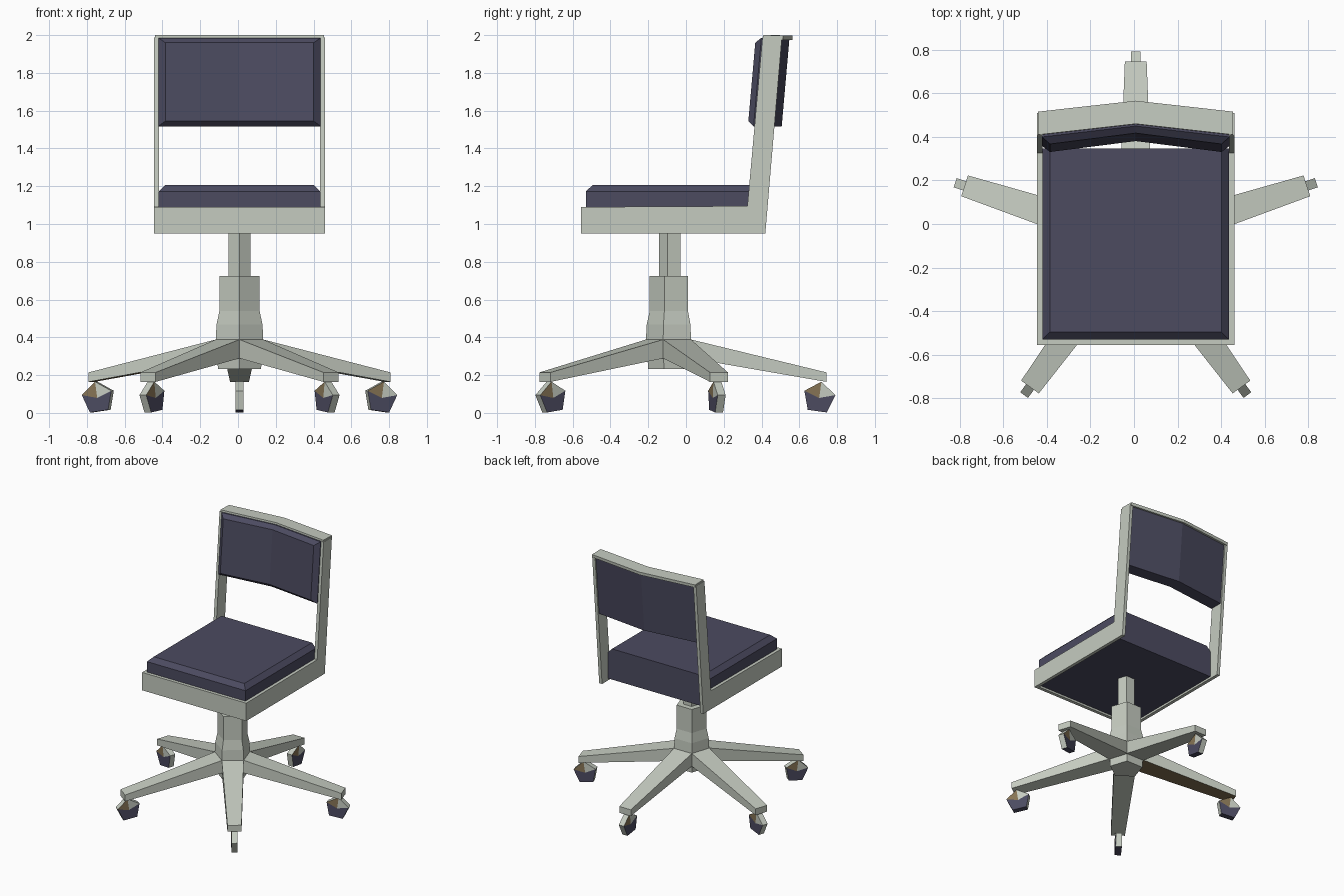
import bpy, bmesh, math
from mathutils import Vector

if "Cube" in bpy.data.objects:
    bpy.data.objects.remove(bpy.data.objects["Cube"])

CX, CY = 0.008, -0.08          # chair centre line, pedestal axis


def material(name, rgb):
    m = bpy.data.materials.new(name)
    m.diffuse_color = (*rgb, 1)
    m.use_nodes = True
    m.node_tree.nodes["Principled BSDF"].inputs["Base Color"].default_value = m.diffuse_color
    return m


GREY = material("pale grey green", (0.56, 0.60, 0.53))
INDIGO = material("dark indigo", (0.072, 0.070, 0.118))
BROWN = material("brown", (0.24, 0.175, 0.09))


def make(name, verts, faces, mats, indices=None):
    me = bpy.data.meshes.new(name)
    bm = bmesh.new()
    vs = [bm.verts.new(v) for v in verts]
    for i, f in enumerate(faces):
        face = bm.faces.new([vs[k] for k in f])
        if indices:
            face.material_index = indices[i]
    bmesh.ops.recalc_face_normals(bm, faces=bm.faces)
    bm.to_mesh(me)
    bm.free()
    for m in mats:
        me.materials.append(m)
    ob = bpy.data.objects.new(name, me)
    bpy.context.collection.objects.link(ob)
    return ob


def loft(name, rings, mat, caps=None):
    # bridge equal rings and close both ends
    n = len(rings[0])
    verts = [p for r in rings for p in r]
    faces = [(k * n + i, k * n + (i + 1) % n, (k + 1) * n + (i + 1) % n, (k + 1) * n + i)
             for k in range(len(rings) - 1) for i in range(n)]
    for start in (0, (len(rings) - 1) * n):
        for c in caps or [range(n)]:
            faces.append([start + i for i in c])
    return make(name, verts, faces, [mat])


def rect(x0, x1, y0, y1, z):
    return [(x0, y0, z), (x1, y0, z), (x1, y1, z), (x0, y1, z)]


def pentagon(r, z):
    return [(CX + r * math.cos(math.radians(-90 + 72 * i)),
             CY + r * math.sin(math.radians(-90 + 72 * i)), z) for i in range(5)]


# pedestal hub and gas column
loft("pedestal_hub", [pentagon(r, z) for r, z in
     ((0.12, 0.233), (0.132, 0.39), (0.128, 0.467), (0.112, 0.54), (0.112, 0.725))], GREY)
loft("column", [pentagon(0.062, 0.70), pentagon(0.062, 0.98)], GREY)

# five legs, each with a five-sided caster
for k in range(5):
    a = math.radians(90 + 72 * k)
    d = Vector((math.cos(a), math.sin(a), 0))
    s = Vector((-d.y, d.x, 0))

    def at(r, w, z):
        return Vector((CX, CY, z)) + d * r + s * w

    leg = loft(f"leg_{k + 1}", [
        [at(r, -w, zb), at(r, w, zb), at(r, w, zt), at(r, -w, zt)]
        for r, w, zb, zt in ((0.10, 0.078, 0.29, 0.39), (0.825, 0.05, 0.164, 0.214))], GREY)
    if k == 1:                  # the left leg has a brown underside
        leg.data.materials.append(BROWN)
        for p in leg.data.polygons:
            if p.normal.z < -0.8:
                p.material_index = 1

    verts, faces, cols = [], [], []
    for w in (-0.022, 0.022):
        for i in range(5):
            t = math.radians(10 + 72 * i)
            verts.append(at(0.785 + 0.087 * math.cos(t), w, 0.079 + 0.087 * math.sin(t)))
        verts.append(at(0.785, w, 0.079))
    for i in range(5):
        j = (i + 1) % 5
        faces += [(i, j, 5), (6 + i, 6 + j, 11), (i, j, 6 + j, 6 + i)]
        cols += [(0, 2, 1, 1, 1)[i], (2, 0, 1, 1, 1)[i], 1 if i == 3 else 0]
    make(f"caster_{k + 1}", verts, faces, [GREY, INDIGO, BROWN], cols)

# L-shaped side frames and front rail
profile = [(-0.555, 0.95), (0.42, 0.95), (0.508, 1.988), (0.405, 1.988),
           (0.325, 1.095), (-0.555, 1.09)]
for name, sgn in (("left_side_frame", -1), ("right_side_frame", 1)):
    loft(name, [[(CX + sgn * w, y, z) for y, z in profile] for w in (0.427, 0.452)], GREY)
loft("front_rail", [rect(CX - 0.427, CX + 0.427, -0.555, -0.53, z) for z in (0.95, 1.09)], GREY)

# seat cushion with bevelled front and side edges
loft("seat_cushion", [
    rect(CX - 0.428, CX + 0.428, -0.53, 0.345, 0.965),
    rect(CX - 0.428, CX + 0.428, -0.53, 0.345, 1.172),
    rect(CX - 0.393, CX + 0.393, -0.495, 0.345, 1.206)], INDIGO)


# leaning backrest pad, bent along its middle
def back_ring(y, hw, z0, z1, bend=0.05):
    pts = [(-hw, z0), (0, z0), (hw, z0), (hw, z1), (0, z1), (-hw, z1)]
    return [(CX + x, y + (bend if x == 0 else 0) + 0.088 * (z - 1.52), z) for x, z in pts]


HALVES = [(0, 1, 4, 5), (1, 2, 3, 4)]
loft("backrest_pad", [back_ring(0.328, 0.393, 1.545, 1.96),
                      back_ring(0.358, 0.43, 1.517, 1.986),
                      back_ring(0.457, 0.43, 1.517, 1.986)], INDIGO, HALVES)

# thin cap over the top of the backrest
loft("backrest_cap", [back_ring(0.367, 0.447, 1.984, 2.0),
                      back_ring(0.473, 0.447, 1.975, 1.998)], GREY, HALVES)
